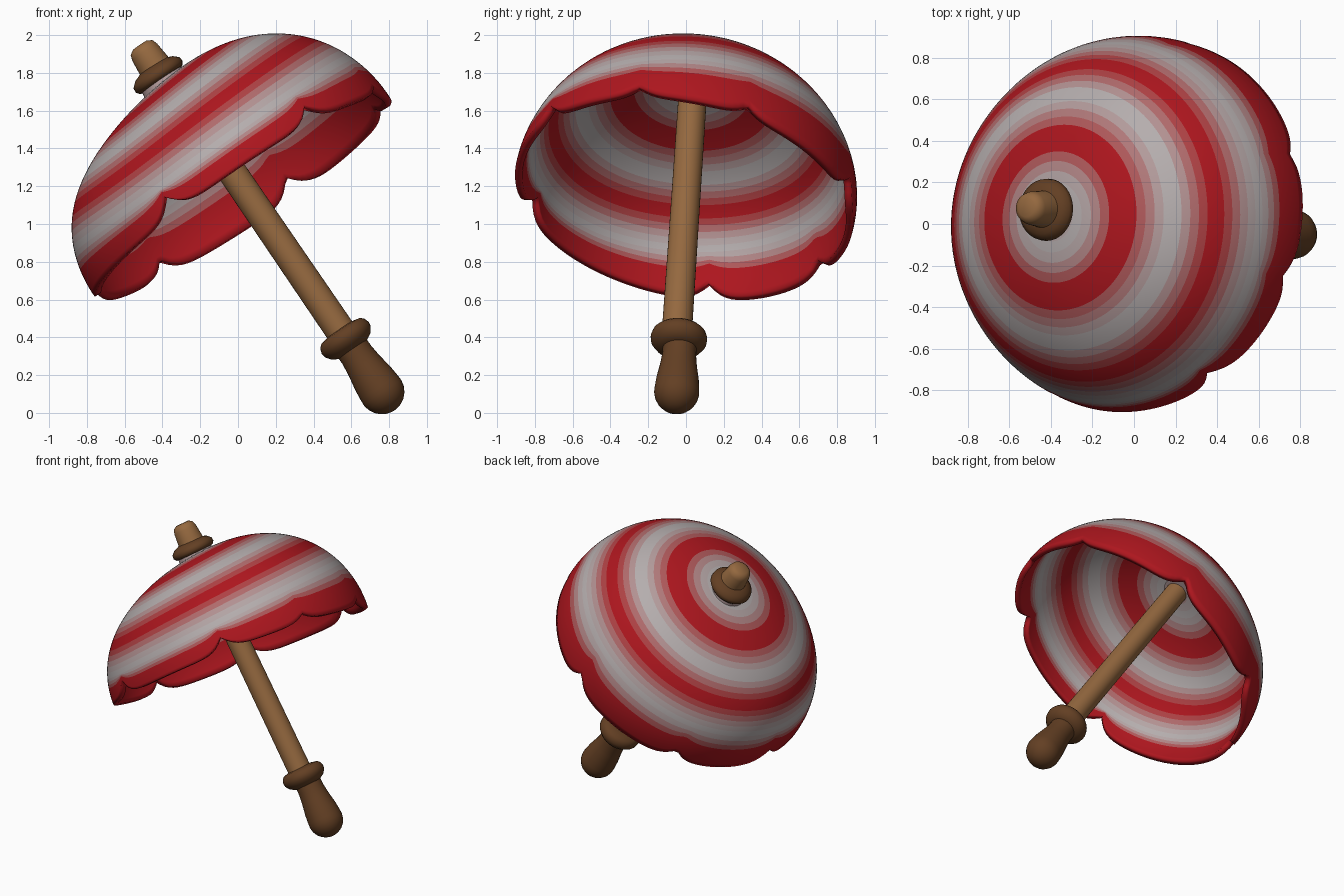
import bpy, bmesh, math
from mathutils import Vector, Matrix

if "Cube" in bpy.data.objects:
    bpy.data.objects.remove(bpy.data.objects["Cube"])

# Frame of the leaning parasol: local z runs along the shaft
axis = Vector((-0.563, 0.055, 0.826)).normalized()
u = Vector((0.826, 0, 0.563)).normalized()
v = axis.cross(u)
FRAME = Matrix.Translation((0.77, -0.045, 0.10)) @ Matrix((u, v, axis)).transposed().to_4x4()


def material(name, rgb):
    m = bpy.data.materials.new(name)
    m.diffuse_color = (*rgb, 1)
    m.use_nodes = True
    m.node_tree.nodes["Principled BSDF"].inputs["Base Color"].default_value = m.diffuse_color
    return m


wood = material("light_wood", (0.30, 0.14, 0.05))
dark = material("dark_wood", (0.125, 0.05, 0.017))
RED, PALE = Vector((0.42, 0.008, 0.013)), Vector((0.46, 0.42, 0.42))
TONES = 10
stripes = [material(f"stripe_{i}", RED.lerp(PALE, i / (TONES - 1))) for i in range(TONES)]


def finish(name, bm, mats, angle=50):
    bmesh.ops.recalc_face_normals(bm, faces=bm.faces)
    for f in bm.faces:
        f.smooth = True
    me = bpy.data.meshes.new(name)
    bm.to_mesh(me)
    bm.free()
    for m in mats:
        me.materials.append(m)
    me.set_sharp_from_angle(angle=math.radians(angle))
    ob = bpy.data.objects.new(name, me)
    ob.matrix_world = FRAME
    bpy.context.collection.objects.link(ob)
    return ob


def lathe(name, profile, mat, du=0.0, dv=0.0, n=32):
    """Spin (radius, height) points round the shaft axis, shifted by du, dv."""
    bm = bmesh.new()
    rings = [[bm.verts.new((r * math.cos(2 * math.pi * i / n) + du,
                            r * math.sin(2 * math.pi * i / n) + dv, t)) for i in range(n)]
             for r, t in profile]
    for a, b in zip(rings, rings[1:]):
        for i in range(n):
            bm.faces.new((a[i], a[(i + 1) % n], b[(i + 1) % n], b[i]))
    bm.faces.new(rings[0])
    bm.faces.new(rings[-1])
    return finish(name, bm, [mat])


# Shaft
lathe("shaft", [(0.08, 0.36), (0.077, 1.2), (0.075, 2.02)], wood, dv=-0.025)

# Grip: rounded end narrowing to a neck
ball = [(0.12 * math.sin(a), 0.015 - 0.12 * math.cos(a))
        for a in [math.radians(d) for d in (8, 22, 38, 54, 70, 86, 100)]]
lathe("grip", ball + [(0.112, 0.10), (0.098, 0.18), (0.09, 0.25), (0.09, 0.34)], dark, dv=-0.005)

# Ring above the grip
lathe("grip_ring", [(0.09, 0.285), (0.125, 0.305), (0.147, 0.335), (0.15, 0.36),
                    (0.142, 0.385), (0.125, 0.402), (0.08, 0.412)], dark, dv=-0.012)

# Finial: collar and blunt tip on the crown
lathe("finial_neck", [(0.14, 1.98), (0.125, 2.02), (0.12, 2.06)], stripes[7], du=-0.035)
lathe("finial_collar", [(0.10, 2.035), (0.135, 2.04), (0.15, 2.06), (0.147, 2.085),
                        (0.12, 2.11), (0.08, 2.125)], dark, du=-0.035)
lathe("finial_tip", [(0.092, 2.09), (0.086, 2.15), (0.08, 2.21), (0.07, 2.24),
                     (0.045, 2.255)], wood, du=-0.025)

# Canopy: striped dome with a skewed, scalloped rim (notch angle, depth)
NOTCHES = [(172, 0.09), (127, 0.10), (74.5, 0.11), (22, 0.055),
           (-16, 0.055), (-54, 0.09), (-112, 0.11)]
N, STEP, FIXED, LOWER = 180, 3, 24, 8


def rim_angle(deg):
    gap, depth = min((abs((deg - k + 180) % 360 - 180), d) for k, d in NOTCHES)
    t = 1.275 - 0.10 * math.sin(math.radians(deg))
    t += depth * math.exp(-(gap / 4.5) ** 1.2)
    return math.degrees(math.acos((t - 1.30) / 0.72))


def dome(deg, a):
    a, d = math.radians(a), math.radians(deg)
    r = 0.92 * math.sin(a) ** 0.9
    x = 1.025 * r * math.cos(d)
    lean = 0.09 * x * (1 - 1.8 * min(x, 0) ** 2)
    return (x - 0.03, 0.99 * r * math.sin(d) - 0.031,
            1.30 + (0.725 + lean) * math.cos(a))


bm = bmesh.new()
crown = bm.verts.new(dome(0, 0))
rings = []
for j in range(1, FIXED + LOWER + 1):
    ring = []
    for i in range(N):
        deg = 360 * i / N
        a = STEP * min(j, FIXED)
        if j > FIXED:
            a += (rim_angle(deg) - a) * (j - FIXED) / LOWER
        ring.append(bm.verts.new(dome(deg, a)))
    rings.append(ring)


def tone(j):
    a = STEP * (j + 0.5)
    wave = 0.5 + 0.5 * math.cos(2 * math.pi * (a - 7) / 31.5) if a < 85 else 0
    return round(wave ** 1.4 * (TONES - 1))


for i in range(N):
    k = (i + 1) % N
    bm.faces.new((crown, rings[0][i], rings[0][k])).material_index = tone(0)
    for j, (a, b) in enumerate(zip(rings, rings[1:]), 1):
        bm.faces.new((a[i], b[i], b[k], a[k])).material_index = tone(j)
canopy = finish("canopy", bm, stripes, 60)
shell = canopy.modifiers.new("cloth_thickness", 'SOLIDIFY')
shell.thickness = 0.04
shell.offset = -1
